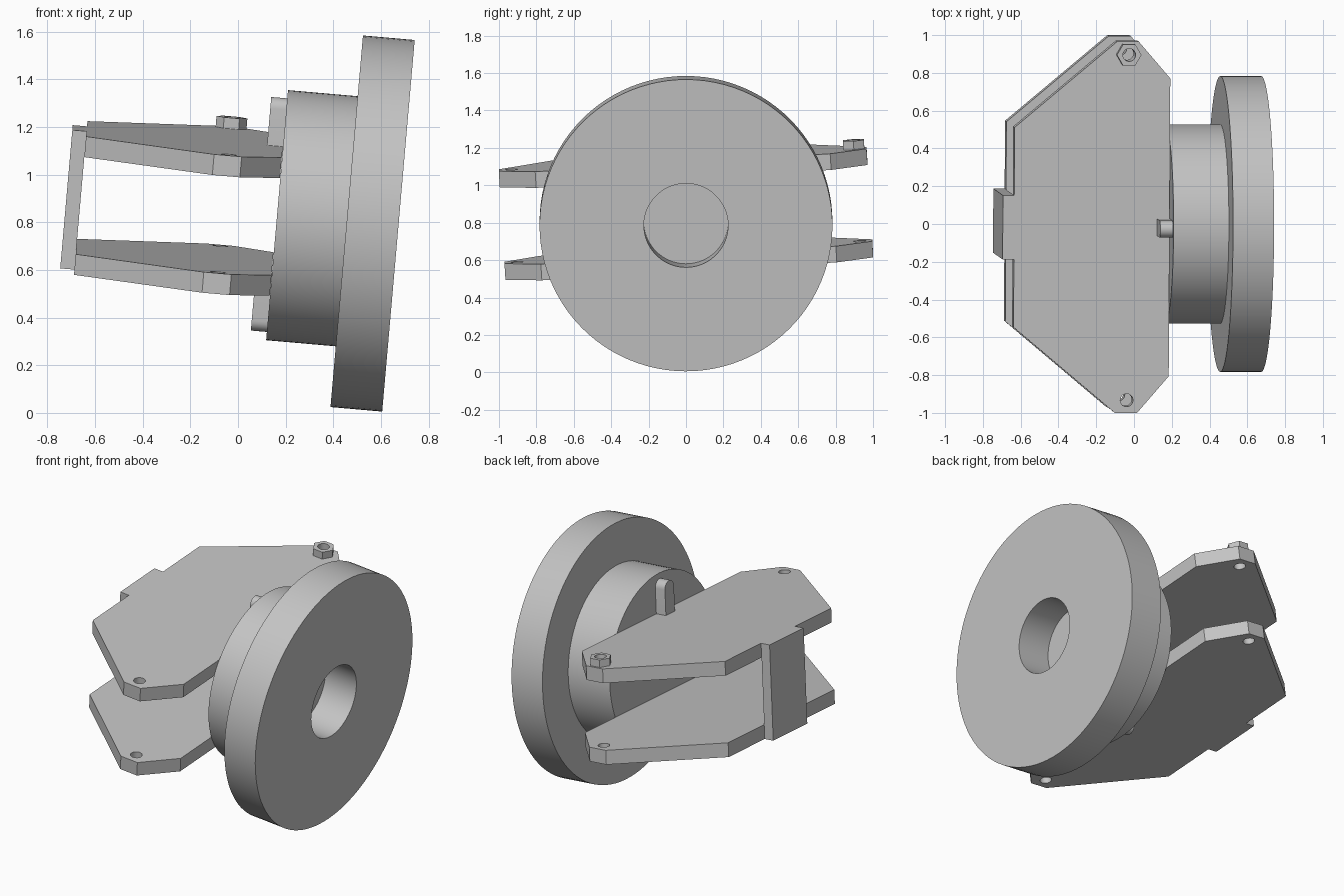
import bpy
import bmesh
import math
from mathutils import Matrix, Vector

if "Cube" in bpy.data.objects:
    bpy.data.objects.remove(bpy.data.objects["Cube"], do_unlink=True)

GREY = (0.55, 0.55, 0.55, 1.0)
mat = bpy.data.materials.new("plain_grey")
mat.use_nodes = True
mat.diffuse_color = GREY
next(n for n in mat.node_tree.nodes
     if n.type == 'BSDF_PRINCIPLED').inputs["Base Color"].default_value = GREY

# Tilted frame of the whole assembly: x is the wheel axis, origin at the disc centre
FRAME = (Matrix.Translation((0.565, 0, 0.795))
         @ Matrix.Rotation(math.radians(5), 4, 'Y')
         @ Matrix.Rotation(math.radians(3.5), 4, 'X'))
# Turns an outline drawn in (y, z) so that it extrudes along the axis
ALONG_AXIS = Matrix(((0, 0, 1, 0), (1, 0, 0, 0), (0, 1, 0, 0), (0, 0, 0, 1)))


def add_mesh(name, bm, matrix=FRAME):
    bmesh.ops.remove_doubles(bm, verts=bm.verts, dist=0.0005)
    bmesh.ops.recalc_face_normals(bm, faces=bm.faces)
    mesh = bpy.data.meshes.new(name)
    bm.to_mesh(mesh)
    bm.free()
    mesh.transform(matrix)
    mesh.materials.append(mat)
    obj = bpy.data.objects.new(name, mesh)
    bpy.context.collection.objects.link(obj)
    bpy.ops.object.select_all(action='DESELECT')
    obj.select_set(True)
    bpy.context.view_layer.objects.active = obj
    bpy.ops.object.shade_smooth_by_angle(angle=math.radians(30))
    return obj


def ring(cx, cy, r, n, start=0.0, sweep=math.tau):
    steps = n if sweep == math.tau else n - 1
    return [(cx + r * math.cos(start + sweep * i / steps),
             cy + r * math.sin(start + sweep * i / steps)) for i in range(n)]


def prism(name, loops, low, high, turn=Matrix()):
    """Extrude an outline (first loop) with holes (other loops)."""
    bm = bmesh.new()
    edges = []
    for loop in loops:
        verts = [bm.verts.new((x, y, low)) for x, y in loop]
        edges += [bm.edges.new((verts[i - 1], verts[i])) for i in range(len(verts))]
    bmesh.ops.triangle_fill(bm, edges=edges, use_beauty=True, use_dissolve=False,
                            normal=Vector((0, 0, 1)))
    extruded = bmesh.ops.extrude_face_region(bm, geom=bm.faces[:], use_keep_orig=True)
    top = [g for g in extruded["geom"] if isinstance(g, bmesh.types.BMVert)]
    bmesh.ops.translate(bm, verts=top, vec=(0, 0, high - low))
    return add_mesh(name, bm, FRAME @ turn)


# Wheel: wide disc with a blind bore, stepped down to a hub
profile = [(-0.4025, 0), (-0.4025, 0.527), (-0.109, 0.527), (-0.109, 0.783),
           (0.109, 0.783), (0.109, 0.225), (-0.109, 0.225), (-0.109, 0)]
bm = bmesh.new()
pts = [bm.verts.new((x, 0, r)) for x, r in profile]
line = [bm.edges.new(pair) for pair in zip(pts, pts[1:])]
bmesh.ops.spin(bm, geom=pts + line, cent=(0, 0, 0), axis=(1, 0, 0),
               angle=math.tau, steps=96, use_merge=True)
add_mesh("wheel_and_hub", bm)

# Two parallel side plates with a bolt hole at each tip
BOLT_X, BOLT_Y, BOLT_R = -0.627, 0.917, 0.034
half = [(-0.404, 0.79), (-0.572, 0.985), (-0.688, 0.985), (-1.23, 0.53)]
outline = half + [(x, -y) for x, y in reversed(half)]
holes = [ring(BOLT_X, s * BOLT_Y, BOLT_R, 24) for s in (1, -1)]
prism("upper_plate", [outline] + holes, 0.205, 0.292)
prism("lower_plate", [outline] + holes, -0.292, -0.205)

# Bar joining the plates at the far end
bar = [(-1.29, -0.17), (-1.23, -0.17), (-1.23, 0.17), (-1.29, 0.17)]
prism("bridge_bar", [bar], -0.292, 0.292)

# Hex nut on the upper plate
prism("hex_nut", [ring(BOLT_X, BOLT_Y, 0.065, 6), ring(BOLT_X, BOLT_Y, BOLT_R, 24)],
      0.292, 0.338)

# Round-ended keys on the hub face, above and below the plates
for name, s in (("upper_key", 1), ("lower_key", -1)):
    tip = [(y, s * z) for y, z in ring(0, 0.448, 0.045, 13, 0, math.pi)]
    key = tip + [(-0.045, s * 0.25), (0.045, s * 0.25)]
    prism(name, [key], -0.47, -0.402, ALONG_AXIS)
